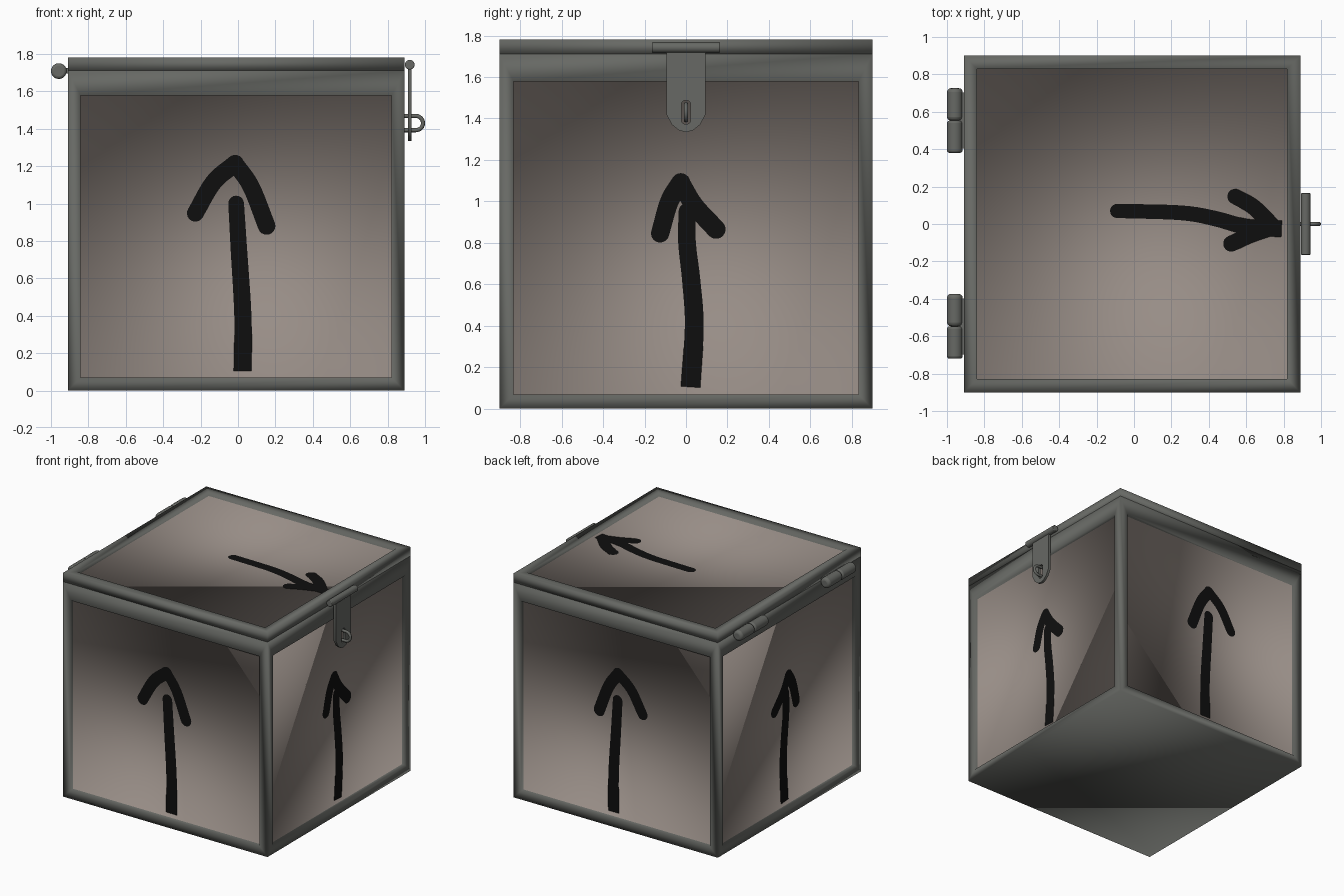
import bpy, bmesh, math
from mathutils import Vector

if "Cube" in bpy.data.objects:
    bpy.data.objects.remove(bpy.data.objects["Cube"])

CX = -0.01          # box centre in x (hinges and latch balance the rest)
DEPTH = 0.03        # panel recess
H = 0.9             # half width of the box


def material(name, col):
    m = bpy.data.materials.new(name)
    m.diffuse_color = (*col, 1)
    m.use_nodes = True
    m.node_tree.nodes["Principled BSDF"].inputs["Base Color"].default_value = m.diffuse_color
    return m


METAL = material("grey metal", (0.135, 0.140, 0.128))
PANEL = material("taupe panel", (0.310, 0.265, 0.238))
INK = material("black paint", (0.0045, 0.0045, 0.0045))


def finish(bm, name, mats, angle=None):
    me = bpy.data.meshes.new(name)
    bm.to_mesh(me)
    bm.free()
    ob = bpy.data.objects.new(name, me)
    bpy.context.collection.objects.link(ob)
    for m in mats:
        me.materials.append(m)
    if angle is not None:
        smooth(ob, angle)
    return ob


def smooth(ob, angle):
    bpy.ops.object.select_all(action='DESELECT')
    ob.select_set(True)
    bpy.context.view_layer.objects.active = ob
    bpy.ops.object.shade_smooth_by_angle(angle=math.radians(angle))


def framed_box(name, z0, z1, pick, rim, top_z=None):
    """Box whose picked faces get a rim and a sunken panel."""
    bm = bmesh.new()
    bmesh.ops.create_cube(bm, size=1)
    for v in bm.verts:
        v.co = (v.co.x * 2 * H + CX, v.co.y * 2 * H, z0 + (v.co.z + 0.5) * (z1 - z0))
    bm.normal_update()
    for f in [f for f in bm.faces if pick(f.normal)]:
        bmesh.ops.inset_individual(bm, faces=[f], thickness=rim)
        if top_z:
            for v in f.verts:
                if v.co.z > (z0 + z1) / 2:
                    v.co.z = top_z
        n = f.normal.copy()
        inner = bmesh.ops.extrude_discrete_faces(bm, faces=[f])["faces"][0]
        bmesh.ops.translate(bm, verts=inner.verts, vec=-n * DEPTH)
        inner.material_index = 1
    ob = finish(bm, name, [METAL, PANEL])
    for p in ob.data.polygons:      # soft shading across frame and panels
        p.use_smooth = True
    return ob


framed_box("box_body", 0, 1.71, lambda n: abs(n.z) < 0.5, 0.097, 1.578)
framed_box("lid", 1.71, 1.78, lambda n: n.z > 0.5, 0.1)


# Brush strokes: thin ribbons with round ends
def stroke(bm, pts, w0, w1, place, flat_start=False):
    pts = [Vector(p) for p in pts]
    ext = [2 * pts[0] - pts[1]] + pts + [2 * pts[-1] - pts[-2]]
    path = []
    for i in range(1, len(ext) - 2):            # Catmull-Rom resampling
        a, b, c, d = ext[i - 1:i + 3]
        for k in range(5):
            t = k / 5
            path.append(0.5 * (2 * b + (c - a) * t + (2 * a - 5 * b + 4 * c - d) * t * t
                               + (3 * b - a - 3 * c + d) * t ** 3))
    path.append(pts[-1])
    n = len(path) - 1
    rows = []
    for i, p in enumerate(path):
        t = (path[min(i + 1, n)] - path[max(i - 1, 0)]).normalized()
        s = Vector((-t.y, t.x)) * (w0 + (w1 - w0) * i / n)
        rows.append((bm.verts.new(place(p + s)), bm.verts.new(place(p - s)), p, s))
    for r, q in zip(rows, rows[1:]):
        bm.faces.new((r[0], r[1], q[1], q[0]))
    for (a, b, p, s), sign in ((rows[0], 1), (rows[-1], -1)):
        if flat_start and sign == 1:
            continue
        u = Vector((-s.y, s.x)) * sign
        arc = [bm.verts.new(place(p + s * math.cos(k * math.pi / 10) + u * math.sin(k * math.pi / 10)))
               for k in range(1, 10)]
        bm.faces.new([a] + arc + [b])


def arrow(name, shaft, heads, w, place, out):
    bm = bmesh.new()
    stroke(bm, shaft, w + 0.003, w - 0.003, place, True)
    for h in heads:
        stroke(bm, h, w, w + 0.002, place)
    bm.normal_update()
    bmesh.ops.reverse_faces(bm, faces=[f for f in bm.faces if f.normal.dot(Vector(out)) < 0])
    finish(bm, name, [INK])


P = H - DEPTH + 0.003
front = ([(0.025, 0.104), (0.026, 0.4), (0.005, 0.75), (-0.01, 1.0)],
         [[(-0.228, 0.948), (-0.13, 1.115), (-0.015, 1.213)],
          [(-0.015, 1.213), (0.07, 1.09), (0.153, 0.88)]])
side = ([(0.022, 0.104), (0.04, 0.4), (0.025, 0.62), (0.005, 0.8), (0.005, 0.95)],
        [[(-0.125, 0.845), (-0.08, 1.0), (-0.025, 1.09)],
         [(-0.025, 1.09), (0.04, 0.98), (0.145, 0.865)]])
for s, fn, sn in ((-1, "front", "left"), (1, "back", "right")):
    arrow(fn + "_arrow", *front, 0.045, lambda p: (p.x, s * P, p.y), (0, s, 0))
    arrow(sn + "_arrow", *side, 0.044, lambda p: (s * P + CX, p.x, p.y), (s, 0, 0))
arrow("lid_arrow", [(0.789, -0.026), (0.6, -0.015), (0.43, 0.03), (0.25, 0.06), (-0.09, 0.07)],
      [[(0.54, 0.147), (0.64, 0.09), (0.74, -0.01)], [(0.74, -0.02), (0.62, -0.06), (0.52, -0.105)]],
      0.041, lambda p: (p.x, p.y, 1.78 - DEPTH + 0.003), (0, 0, 1))


# Cylinders lying along y
def rod(name, x, z, y0, y1, r, bevel):
    bpy.ops.mesh.primitive_cylinder_add(vertices=24, radius=r, depth=y1 - y0,
                                        location=(x, (y0 + y1) / 2, z),
                                        rotation=(math.pi / 2, 0, 0))
    ob = bpy.context.object
    ob.name = name
    ob.data.materials.append(METAL)
    b = ob.modifiers.new("round", 'BEVEL')
    b.width, b.segments, b.limit_method = bevel, 3, 'ANGLE'
    smooth(ob, 40)


# Hinges: two knuckles and a small leaf each
for y, n in ((0.553, "back"), (-0.547, "front")):
    rod(n + "_hinge_knuckle_a", -0.958, 1.708, y, y + 0.173, 0.042, 0.02)
    rod(n + "_hinge_knuckle_b", -0.958, 1.708, y - 0.173, y, 0.042, 0.014)
    bpy.ops.mesh.primitive_cube_add(size=1, location=(-0.92, y, 1.71))
    leaf = bpy.context.object
    leaf.name = n + "_hinge_leaf"
    leaf.scale = (0.04, 0.3, 0.03)
    leaf.data.materials.append(METAL)

# Latch barrel
rod("latch_barrel", 0.918, 1.742, -0.165, 0.165, 0.026, 0.005)


def curve_mesh(name, splines, cyclic, loc, rot, **opts):
    cu = bpy.data.curves.new(name, 'CURVE')
    for k, v in opts.items():
        setattr(cu, k, v)
    for pts in splines:
        sp = cu.splines.new('POLY')
        sp.points.add(len(pts) - 1)
        for q, p in zip(sp.points, pts):
            q.co = (p[0], p[1], 0, 1)
        sp.use_cyclic_u = cyclic
    ob = bpy.data.objects.new(name, cu)
    ob.location, ob.rotation_euler = loc, rot
    bpy.context.collection.objects.link(ob)
    cu.materials.append(METAL)
    bpy.ops.object.select_all(action='DESELECT')
    ob.select_set(True)
    bpy.context.view_layer.objects.active = ob
    bpy.ops.object.convert(target='MESH')
    smooth(bpy.context.object, 40)


# Latch plate: tongue with a slot
half = [(0.095, 1.735), (0.095, 1.42), (0.068, 1.37), (0.035, 1.343)]
tongue = half + [(0, 1.333)] + [(-x, z) for x, z in reversed(half)]
slot = [(0.023 * math.cos(a), 1.43 + (0.035 if math.sin(a) > 0 else -0.035) + 0.023 * math.sin(a))
        for a in [math.pi * (k + 0.5) / 8 for k in range(16)]]
curve_mesh("latch_plate", [tongue, slot], True, (0.918, 0, 0), (math.pi / 2, 0, math.pi / 2),
           dimensions='2D', fill_mode='BOTH', extrude=0.010)

# Staple: U loop through the slot
arc = [(0.951 + 0.038 * math.sin(a), 1.43 + 0.038 * math.cos(a))
       for a in [math.pi * k / 12 for k in range(13)]]
curve_mesh("latch_staple", [[(0.88, 1.468)] + arc + [(0.88, 1.392)]], False,
           (0, 0, 0), (math.pi / 2, 0, 0), dimensions='3D', bevel_depth=0.011, bevel_resolution=3)
